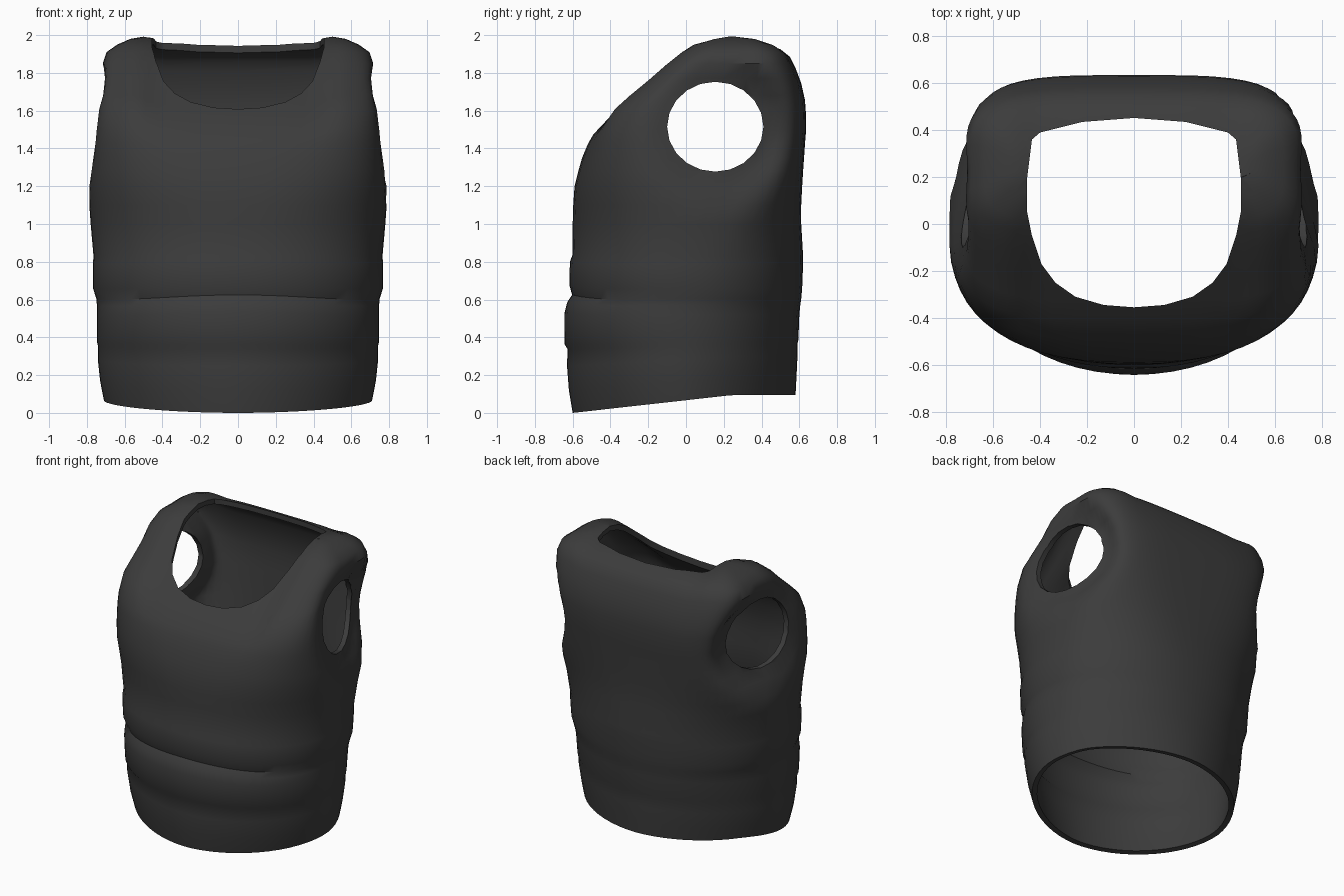
import bpy, bmesh
from math import cos, sin, pi, radians, copysign, hypot
from mathutils import Matrix

if "Cube" in bpy.data.objects:
    bpy.data.objects.remove(bpy.data.objects["Cube"], do_unlink=True)

# Dark fabric
fabric = bpy.data.materials.new("charcoal_fabric")
fabric.use_nodes = True
colour = (0.045, 0.045, 0.045, 1)
fabric.diffuse_color = colour
shader = fabric.node_tree.nodes["Principled BSDF"]
shader.inputs["Base Color"].default_value = colour
shader.inputs["Roughness"].default_value = 0.9

SEGMENTS = 60
ARM_Y, ARM_Z = 0.155, 1.515
# Torso rings: height, half width, front y, back y
RINGS = [
    (0.0, .71, -.60, .58), (.12, .73, -.62, .585), (.25, .742, -.63, .59),
    (.335, .742, -.627, .59), (.36, .747, -.643, .595), (.52, .747, -.642, .6),
    (.57, .747, -.628, .605), (.605, .75, -.603, .61), (.66, .768, -.617, .615),
    (.79, .768, -.615, .62), (.83, .765, -.602, .62), (1.0, .78, -.60, .61),
    (1.1, .787, -.597, .61), (1.2, .793, -.59, .615), (1.28, .79, -.57, .62),
    (1.35, .785, -.55, .625), (1.43, .779, -.52, .63), (1.5, .772, -.49, .635),
    (1.61, .762, -.41, .635), (1.68, .755, -.33, .63), (1.77, .745, -.22, .61),
    (1.85, .73, -.13, .58), (1.91, .70, -.05, .55), (1.95, .64, .0, .50),
    (1.98, .57, .10, .42), (2.0, .50, .18, .31),
]


def make_object(name, bm):
    bmesh.ops.recalc_face_normals(bm, faces=bm.faces)
    mesh = bpy.data.meshes.new(name)
    bm.to_mesh(mesh)
    bm.free()
    mesh.materials.append(fabric)
    obj = bpy.data.objects.new(name, mesh)
    bpy.context.collection.objects.link(obj)
    return obj


def power(value, exponent):
    return copysign(abs(value) ** exponent, value)


def clamp(value):
    return min(max(value, 0), 1)


def ring_points(z, half, front, back):
    # Oval hem, squarer toward the shoulders
    low = 1.85 + 0.35 * clamp(z / 0.8)
    up = clamp((z - 0.9) / 0.7)
    middle = (front + back) / 2
    depth = (back - front) / 2
    for i in range(SEGMENTS):
        a = 2 * pi * i / SEGMENTS
        n = low + (1.6 if sin(a) > 0 else 1.9 * up) * up
        x = half * power(cos(a), 2 / n)
        y = middle + depth * power(sin(a), 2 / n)
        # Sides sink in around the armholes, deeper at the back
        reach = 0.22 if y > ARM_Y else 0.18
        near = clamp((0.25 + reach - hypot(y - ARM_Y, z - ARM_Z)) / reach)
        near *= near * (3 - 2 * near) * clamp((abs(x) - 0.4) / 0.2)
        near *= 1 - 0.7 * clamp((z - 1.7) / 0.15)
        x -= copysign(max(0, 0.09 + 0.2 * (y - ARM_Y)) * near, x)
        # Hem rises to the back, waist folds arch at the front
        lift = max(0, 1 - z / 0.5) * 0.095 * clamp((y + 0.6) / 0.85)
        arch = 0.02 * max(0, 1 - abs(z - 0.6) / 0.3) * cos(pi * x) * max(0, -sin(a))
        # Collar sits lower than the padded straps
        sag = 0.05 * clamp((z - 1.4) / 0.2) * clamp((0.54 - abs(x)) / 0.12)
        yield x, y, z + lift + arch - sag * (1 if y < 0.1 else 0.5)


# Vest body: loft closed over the shoulders and open at the hem
bm = bmesh.new()
loops = [[bm.verts.new(p) for p in ring_points(*ring)] for ring in RINGS]
for low, high in zip(loops, loops[1:]):
    for i in range(SEGMENTS):
        j = (i + 1) % SEGMENTS
        bm.faces.new((low[i], low[j], high[j], high[i]))
bm.faces.new(loops[-1])
vest = make_object("vest_body", bm)
shell = vest.modifiers.new("thickness", "SOLIDIFY")
shell.thickness = 0.035
shell.offset = -1

# Neck cutter: mirrored outline extruded upward
half_neck = [(0, -.355), (.13, -.345), (.25, -.31), (.335, -.25), (.395, -.17),
             (.435, -.05), (.455, .05), (.455, .2), (.435, .36), (.40, .39), (.22, .435), (0, .452)]
outline = half_neck + [(-x, y) for x, y in half_neck[-2:0:-1]]
bm = bmesh.new()
base = bm.faces.new([bm.verts.new((x, y, 1.35)) for x, y in outline])
top = bmesh.ops.extrude_face_region(bm, geom=[base])["geom"]
bmesh.ops.translate(bm, vec=(0, 0, 1), verts=[v for v in top if isinstance(v, bmesh.types.BMVert)])
neck = make_object("neck_cutter", bm)

# Armhole cutter: one cylinder through both sides
bm = bmesh.new()
bmesh.ops.create_cone(bm, cap_ends=True, segments=20, radius1=1, radius2=1, depth=3)
bm.transform(Matrix.Translation((0, ARM_Y, ARM_Z)) @ Matrix.Diagonal((1, .255, .238, 1))
             @ Matrix.Rotation(radians(90), 4, 'Y'))
arms = make_object("armhole_cutter", bm)

for cutter in (neck, arms):
    cutter.hide_render = True
    cut = vest.modifiers.new(cutter.name, "BOOLEAN")
    cut.operation = "DIFFERENCE"
    cut.solver = "EXACT"
    cut.object = cutter

# Apply the modifiers, drop the cutters, smooth the cloth
bpy.ops.object.select_all(action="DESELECT")
vest.select_set(True)
bpy.context.view_layer.objects.active = vest
for modifier in list(vest.modifiers):
    bpy.ops.object.modifier_apply(modifier=modifier.name)
for cutter in (neck, arms):
    bpy.data.objects.remove(cutter, do_unlink=True)
bpy.ops.object.shade_smooth_by_angle(angle=radians(40))
